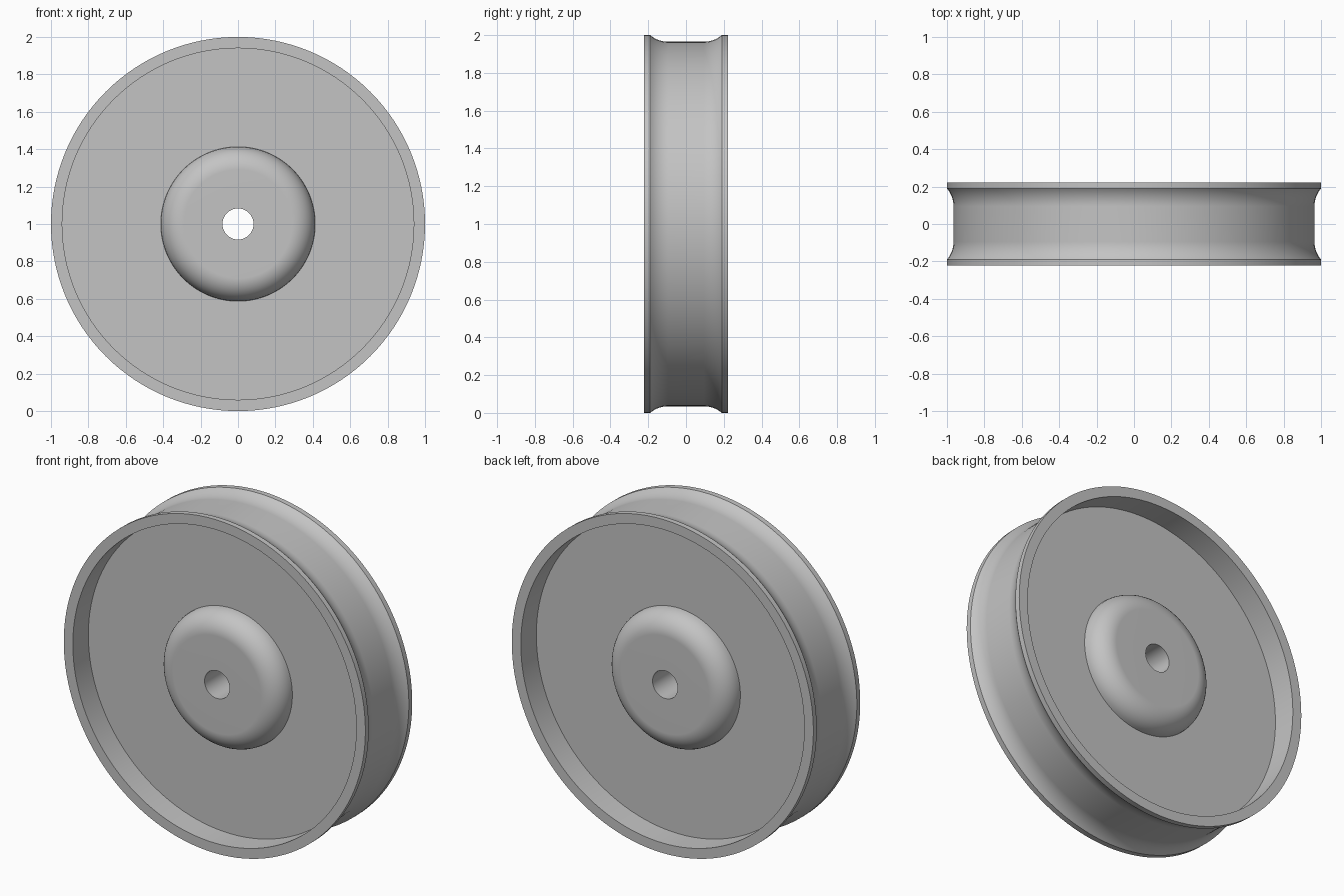
import bpy, bmesh
from math import asin, cos, sin, pi, radians
from mathutils import Matrix

cube = bpy.data.objects.get("Cube")
if cube:
    bpy.data.objects.remove(cube, do_unlink=True)

SEGMENTS = 128
BORE, HUB, RIM_INNER, RIM = 0.083, 0.413, 0.94, 1.0
HUB_FACE, WEB_FACE, RIM_FACE = 0.198, 0.075, 0.222
GROOVE_DEPTH, GROOVE_EDGE, GROOVE_FLAT = 0.035, 0.19, 0.095

grey = bpy.data.materials.new("plain_grey")
grey.use_nodes = True
colour = (0.55, 0.55, 0.55, 1)
grey.diffuse_color = colour
grey.node_tree.nodes["Principled BSDF"].inputs["Base Color"].default_value = colour


def arc(cr, cy, radius, start, end, steps):
    """Points (radius, y) along an arc."""
    angles = [start + (end - start) * i / steps for i in range(steps + 1)]
    return [(cr + radius * cos(a), cy + radius * sin(a)) for a in angles]


# Half section: bore, rounded hub, web, rim, concave groove
fillet = HUB_FACE - WEB_FACE
run = GROOVE_EDGE - GROOVE_FLAT
sweep = (run ** 2 + GROOVE_DEPTH ** 2) / (2 * GROOVE_DEPTH)
tilt = asin(run / sweep)
half = [(BORE, HUB_FACE)]
half += arc(HUB - fillet, WEB_FACE, fillet, pi / 2, 0, 10)
half += [(RIM_INNER, WEB_FACE), (RIM_INNER, RIM_FACE), (RIM, RIM_FACE)]
half += arc(RIM - GROOVE_DEPTH + sweep, GROOVE_FLAT, sweep, pi - tilt, pi, 8)

# Mirror the section and turn it around the axle
section = half + [(r, -y) for r, y in reversed(half)]
bm = bmesh.new()
rings = []
for i in range(SEGMENTS):
    turn = Matrix.Rotation(2 * pi * i / SEGMENTS, 3, 'Y')
    rings.append([bm.verts.new(turn @ Matrix.Identity(3).col[0] * r
                               + Matrix.Identity(3).col[1] * y) for r, y in section])
for i, ring in enumerate(rings):
    following = rings[(i + 1) % SEGMENTS]
    for j in range(len(section)):
        k = (j + 1) % len(section)
        bm.faces.new((ring[j], ring[k], following[k], following[j]))
bmesh.ops.recalc_face_normals(bm, faces=bm.faces)
bmesh.ops.translate(bm, verts=bm.verts, vec=(0, 0, RIM))

mesh = bpy.data.meshes.new("grooved_wheel")
bm.to_mesh(mesh)
bm.free()
mesh.materials.append(grey)
wheel = bpy.data.objects.new("grooved_wheel", mesh)
bpy.context.collection.objects.link(wheel)

# Smooth curves, crisp corners, flat faces kept flat
bpy.ops.object.select_all(action='DESELECT')
wheel.select_set(True)
bpy.context.view_layer.objects.active = wheel
bpy.ops.object.shade_smooth_by_angle(angle=radians(30))
weighted = wheel.modifiers.new("flat_faces", 'WEIGHTED_NORMAL')
weighted.keep_sharp = True
